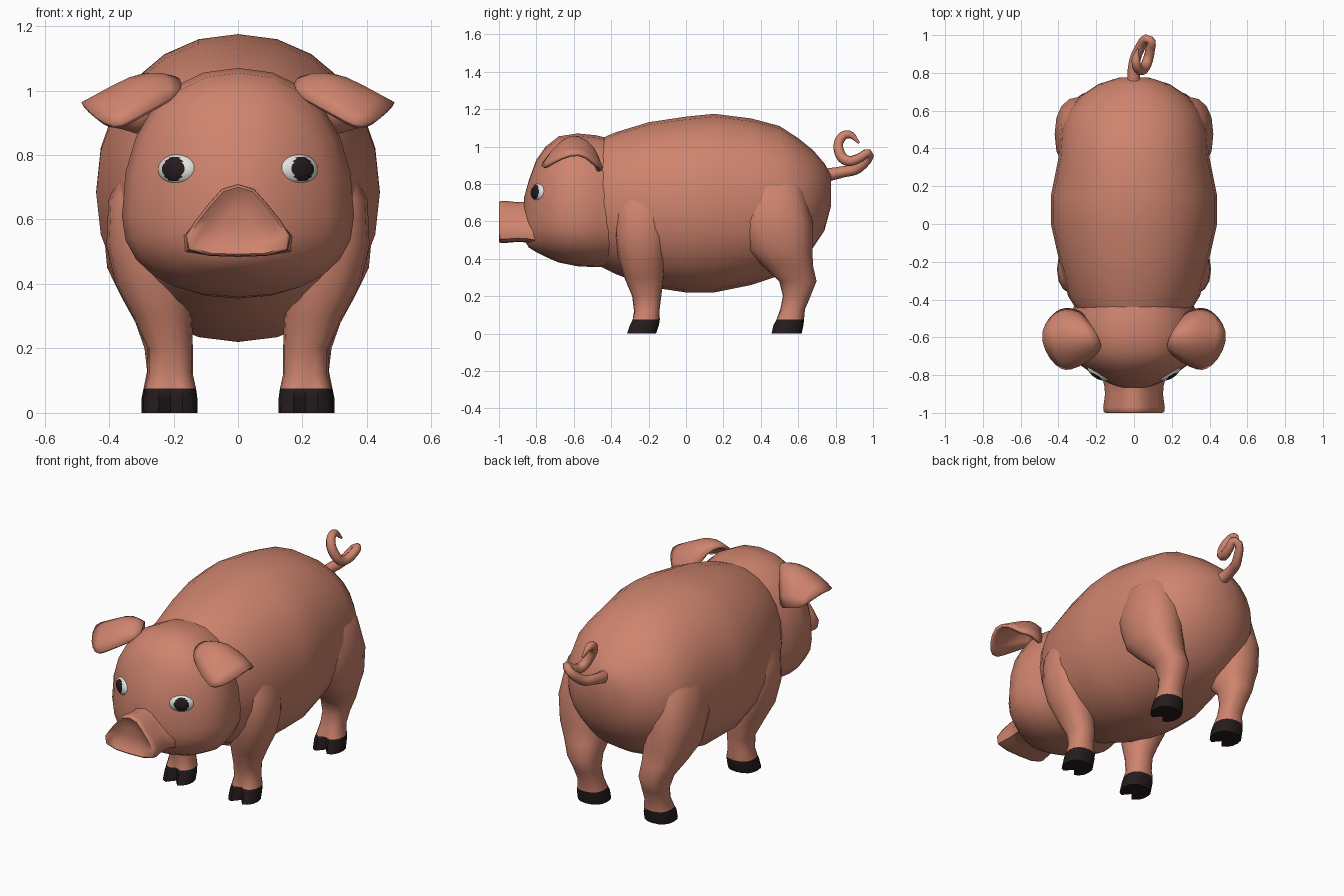
import bpy, bmesh, math
from mathutils import Vector, Matrix

if "Cube" in bpy.data.objects:
    bpy.data.objects.remove(bpy.data.objects["Cube"])


def material(name, rgb):
    m = bpy.data.materials.new(name)
    m.diffuse_color = (*rgb, 1)
    m.use_nodes = True
    m.node_tree.nodes["Principled BSDF"].inputs["Base Color"].default_value = m.diffuse_color
    return m


SKIN = material("pink_brown_skin", (0.62, 0.23, 0.155))
DARK = material("dark_hoof_and_pupil", (0.018, 0.011, 0.012))
WHITE = material("eye_white", (0.75, 0.75, 0.73))


def make(name, bm, mats, mirror=False):
    bmesh.ops.recalc_face_normals(bm, faces=bm.faces)
    me = bpy.data.meshes.new(name)
    bm.to_mesh(me)
    bm.free()
    for m in mats:
        me.materials.append(m)
    ob = bpy.data.objects.new(name, me)
    bpy.context.collection.objects.link(ob)
    if mirror:
        ob.modifiers.new("mirror", 'MIRROR')
    return ob


def loft(rings):
    """Skin a list of equal-length point rings and cap both ends."""
    bm = bmesh.new()
    vs = [[bm.verts.new(p) for p in r] for r in rings]
    n = len(vs[0])
    for a, b in zip(vs, vs[1:]):
        for i in range(n):
            j = (i + 1) % n
            bm.faces.new((a[i], a[j], b[j], b[i]))
    bm.faces.new(vs[0])
    bm.faces.new(vs[-1])
    return bm


def spow(v, e):
    return math.copysign(abs(v) ** e, v)


def slice_y(y, z0, z1, hw, mid, n=24, e=0.95):
    """Egg-shaped upright slice: mid is the height of the widest point."""
    pts = []
    for i in range(n):
        a = 2 * math.pi * i / n
        s = spow(math.sin(a), e)
        pts.append((hw * spow(math.cos(a), e), y, mid + s * ((z1 - mid) if s > 0 else (mid - z0))))
    return pts


# Body: y, bottom, top, half width
body = [(-.46, .36, 1.04, .30), (-.38, .32, 1.075, .35), (-.2, .25, 1.13, .395),
        (0, .22, 1.16, .44), (.15, .22, 1.175, .44), (.35, .26, 1.15, .40),
        (.5, .31, 1.11, .39), (.6, .37, 1.045, .35), (.68, .46, .98, .28),
        (.74, .55, .91, .19), (.775, .68, .85, .08)]
make("body", loft([slice_y(y, a, b, w, a + (b - a) * .49) for y, a, b, w in body]), [SKIN])

# Head: y, bottom, top, half width, height of the cheeks
head = [(-.36, .36, 1.03, .29, .62), (-.48, .355, 1.06, .335, .62), (-.58, .36, 1.07, .36, .61),
        (-.68, .38, 1.055, .335, .61), (-.75, .41, 1.0, .28, .61), (-.80, .435, .93, .21, .61),
        (-.84, .46, .82, .14, .61), (-.865, .50, .73, .07, .61)]
make("head", loft([slice_y(*h, e=0.9) for h in head]), [SKIN])

# Snout: rounded triangle outline with a dished front
half = [(0, .71), (.05, .695), (.09, .65), (.13, .60), (.163, .55), (.155, .505), (.09, .487)]
outline = half + [(0, .484)] + [(-x, z) for x, z in reversed(half[1:])]


def snout_ring(y, s):
    return [(x * s, y, .59 + (z - .59) * s) for x, z in outline]


make("snout", loft([snout_ring(y, s) for y, s in
                    [(-.78, 1.1), (-.85, .97), (-.9, .94), (-.97, 1.0), (-.995, .98),
                     (-1.0, .92), (-.985, .7), (-.975, .35)]]), [SKIN])


# Legs: z, centre x, centre y, radius x, radius y, cleft depth
def leg(name, rows):
    rings = []
    for z, cx, cy, rx, ry, cleft in rows:
        ring = []
        for i in range(16):
            a = 2 * math.pi * i / 16
            y = cy + ry * spow(math.sin(a), .85) + (cleft if i == 12 else 0)
            ring.append((cx + rx * spow(math.cos(a), .85), y, z))
        rings.append(ring)
    bm = loft(rings)
    for f in bm.faces:
        f.material_index = 1 if f.calc_center_median().z < .075 else 0
    make(name, bm, [SKIN, DARK], True)


leg("front_legs", [
    (0, .21, -.24, .085, .08, .05), (.045, .21, -.225, .084, .08, .04),
    (.075, .21, -.215, .08, .075, .02), (.12, .21, -.21, .07, .068, 0),
    (.2, .21, -.21, .07, .078, 0), (.3, .235, -.225, .092, .105, 0),
    (.4, .262, -.235, .118, .125, 0), (.52, .28, -.24, .128, .14, 0),
    (.66, .28, -.24, .122, .14, 0), (.82, .24, -.23, .09, .11, 0)])
leg("hind_legs", [
    (0, .215, .535, .085, .083, .05), (.045, .215, .545, .084, .083, .04),
    (.075, .215, .555, .078, .076, .02), (.13, .215, .57, .067, .066, 0),
    (.2, .22, .592, .07, .074, 0), (.28, .23, .598, .088, .1, 0),
    (.36, .25, .545, .112, .135, 0), (.45, .27, .5, .136, .175, 0),
    (.6, .28, .475, .14, .2, 0), (.78, .265, .46, .125, .17, 0), (.93, .19, .45, .08, .1, 0)])

# Ears: arched flaps, rows run from base to tip, points from front to back
ear_rows = [
    [(.17, -.66, .99), (.18, -.62, 1.035), (.21, -.56, 1.04), (.26, -.50, .98), (.28, -.47, .85)],
    [(.25, -.73, .95), (.26, -.66, 1.05), (.28, -.58, 1.072), (.32, -.485, 1.01), (.34, -.45, .88)],
    [(.34, -.77, .90), (.37, -.70, .99), (.38, -.60, 1.025), (.39, -.50, .98), (.39, -.455, .89)],
    [(.38, -.765, .88), (.44, -.72, .91), (.495, -.61, .968), (.47, -.53, .95), (.42, -.48, .89)]]
bm = bmesh.new()
grid = [[bm.verts.new(p) for p in r] for r in ear_rows]
for a, b in zip(grid, grid[1:]):
    for i in range(4):
        bm.faces.new((a[i], a[i + 1], b[i + 1], b[i]))
ears = make("ears", bm, [SKIN], True)
ears.modifiers.new("smooth", 'SUBSURF').levels = 1
ears.modifiers["smooth"].render_levels = 1
thick = ears.modifiers.new("thickness", 'SOLIDIFY')
thick.thickness, thick.offset = .018, 0

# Eyes: flattened balls facing outward, pupil picked by distance from the axis
bm = bmesh.new()
bmesh.ops.create_uvsphere(bm, u_segments=32, v_segments=24, radius=1)
for f in bm.faces:
    c = f.calc_center_median()
    f.material_index = 1 if c.z > 0 and math.hypot(c.x * .066, c.y * .047) < .037 else 0
facing = Vector((.52, -.85, .08)).to_track_quat('Z', 'Y').to_matrix().to_4x4()
bm.transform(Matrix.Translation((.187, -.785, .755)) @ facing @ Matrix.Diagonal((.068, .048, .034, 1)))
make("eyes", bm, [WHITE, DARK], True)

# Tail: tapered curly tube
path = [(0, .74, .845, .036), (0, .84, .865, .03), (.025, .92, .885, .028), (.085, .975, .965, .022),
        (.085, .92, .935, .026), (.07, .86, .925, .028), (.05, .82, .97, .028),
        (.02, .825, 1.04, .026), (.01, .87, 1.065, .022), (.02, .925, 1.02, .006)]
cu = bpy.data.curves.new("tail", 'CURVE')
cu.dimensions = '3D'
cu.bevel_depth = 1
cu.bevel_resolution = 2
cu.resolution_u = 4
cu.use_fill_caps = True
sp = cu.splines.new('BEZIER')
sp.bezier_points.add(len(path) - 1)
for p, (x, y, z, r) in zip(sp.bezier_points, path):
    p.co = (x, y, z)
    p.radius = r
    p.handle_left_type = p.handle_right_type = 'AUTO'
cu.materials.append(SKIN)
tail = bpy.data.objects.new("tail", cu)
bpy.context.collection.objects.link(tail)

# Smooth shading, keeping hard creases
bpy.ops.object.select_all(action='DESELECT')
for ob in bpy.context.collection.objects:
    if ob.type == 'MESH':
        ob.select_set(True)
        bpy.context.view_layer.objects.active = ob
bpy.ops.object.shade_smooth_by_angle(angle=math.radians(50))
